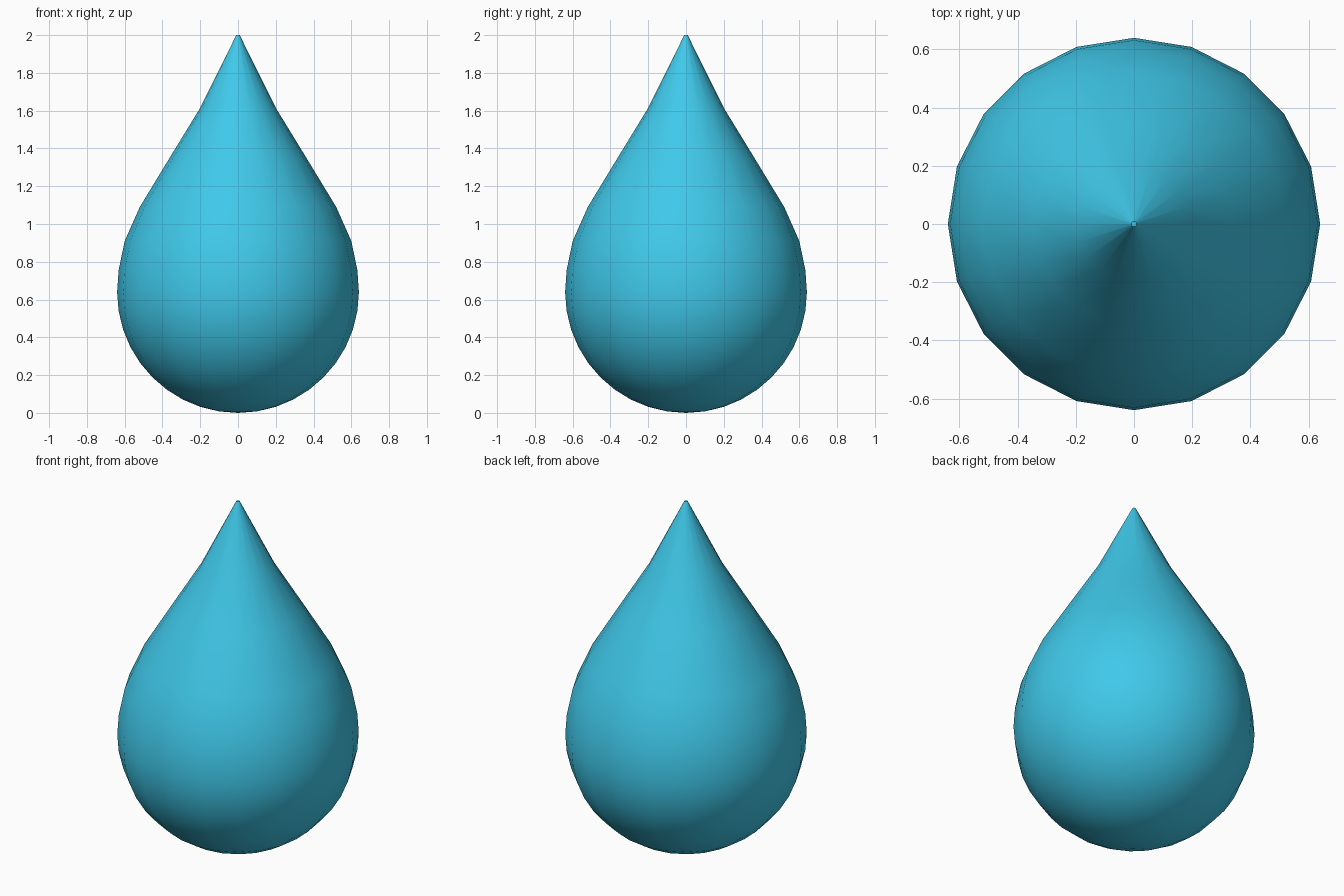
import bpy, bmesh
from math import sin, cos, pi, radians

if "Cube" in bpy.data.objects:
    bpy.data.objects.remove(bpy.data.objects["Cube"])

SIDES = 20
R = 0.64

# Profile: round belly in 9 degree steps, then a neck tapering to the tip
profile = [(R * sin(radians(a)), R * (1 - cos(radians(a)))) for a in range(9, 91, 9)]
profile += [(0.632, 0.755), (0.6, 0.91), (0.52, 1.09), (0.35, 1.37), (0.203, 1.61), (0.009, 2.0)]

bm = bmesh.new()
rings = [[bm.verts.new((r * cos(2 * pi * i / SIDES), r * sin(2 * pi * i / SIDES), z))
          for i in range(SIDES)] for r, z in profile]

# Side walls
for low, high in zip(rings, rings[1:]):
    for i in range(SIDES):
        j = (i + 1) % SIDES
        bm.faces.new((low[i], low[j], high[j], high[i]))

# Bottom pole fan and tiny tip cap
pole = bm.verts.new((0, 0, 0))
for i in range(SIDES):
    bm.faces.new((pole, rings[0][(i + 1) % SIDES], rings[0][i]))
cap = bm.faces.new(rings[-1])

for f in bm.faces:
    f.smooth = f is not cap
for e in cap.edges:
    e.smooth = False

mesh = bpy.data.meshes.new("water_drop")
bm.to_mesh(mesh)
bm.free()
drop = bpy.data.objects.new("water_drop", mesh)
bpy.context.collection.objects.link(drop)

mat = bpy.data.materials.new("water_blue")
mat.diffuse_color = (0.05, 0.58, 0.82, 1)
mat.use_nodes = True
mat.node_tree.nodes["Principled BSDF"].inputs["Base Color"].default_value = mat.diffuse_color
mesh.materials.append(mat)
